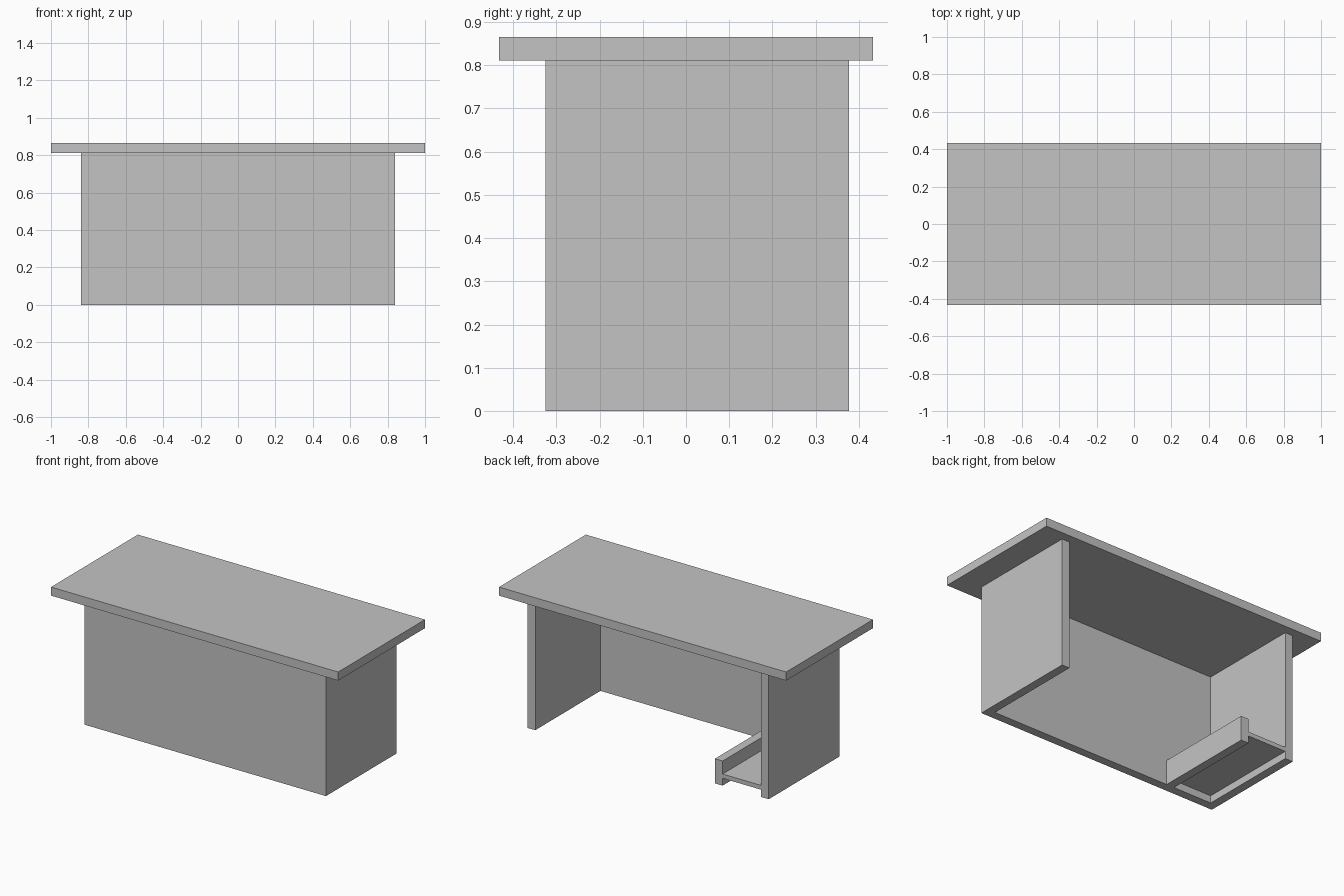
import bpy

cube = bpy.data.objects.get("Cube")
if cube:
    bpy.data.objects.remove(cube, do_unlink=True)

grey = bpy.data.materials.new("plain_grey")
grey.use_nodes = True
colour = (0.55, 0.55, 0.55, 1)
grey.diffuse_color = colour
grey.node_tree.nodes["Principled BSDF"].inputs["Base Color"].default_value = colour


def board(name, x, y, z):
    """Add a flat board spanning the given (low, high) range on each axis."""
    spans = (x, y, z)
    bpy.ops.mesh.primitive_cube_add(size=1, location=[(a + b) / 2 for a, b in spans])
    obj = bpy.context.object
    obj.name = name
    obj.scale = [b - a for a, b in spans]
    bpy.ops.object.transform_apply(location=False, rotation=False, scale=True)
    obj.data.materials.append(grey)
    return obj


T = 0.054                      # board thickness
HEIGHT = 0.865
UNDER = HEIGHT - T             # underside of the desktop
SIDE = 0.84                    # outer half width of the base
FRONT, BACK = -0.325, 0.377
INNER = SIDE - T

# Desktop and the closed front
board("desktop", (-1, 1), (-0.432, 0.432), (UNDER, HEIGHT))
board("front_panel", (-INNER, INNER), (FRONT, FRONT + T), (0, UNDER))

# Side panels
board("left_side_panel", (INNER, SIDE), (FRONT, BACK), (0, UNDER))
board("right_side_panel", (-SIDE, -INNER), (FRONT, BACK), (0, UNDER))

# Low floor compartment beside the right panel
DIVIDER = -0.519
board("compartment_divider", (DIVIDER, DIVIDER + T), (FRONT + T, BACK), (0, 0.155))
board("compartment_shelf", (-INNER, DIVIDER), (FRONT + T, BACK), (0.046, 0.073))
